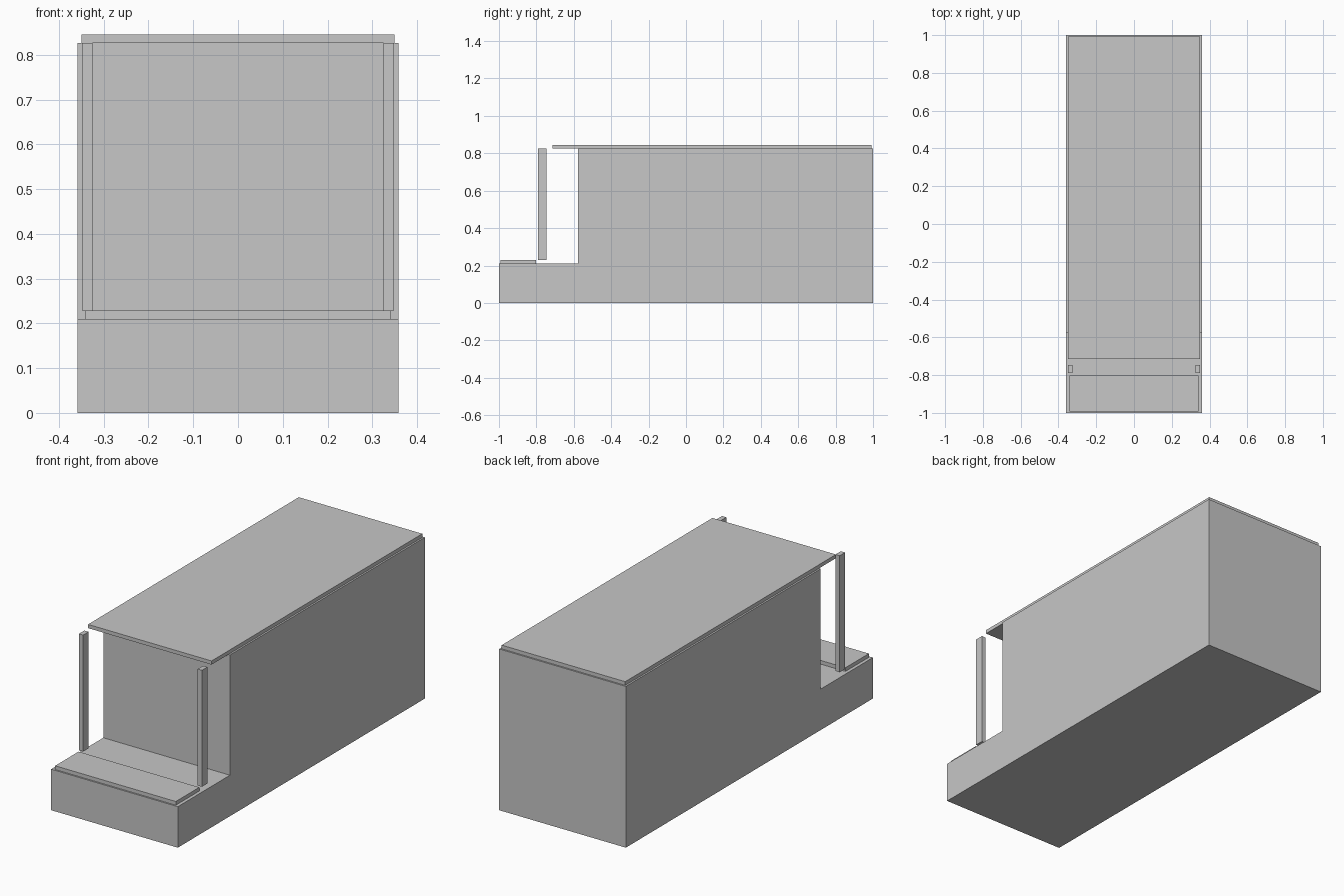
import bpy
import bmesh

cube = bpy.data.objects.get("Cube")
if cube:
    bpy.data.objects.remove(cube, do_unlink=True)

# One plain grey for every part
grey = bpy.data.materials.new("light_grey")
grey.use_nodes = True
colour = (0.57, 0.57, 0.57, 1)
grey.diffuse_color = colour
grey.node_tree.nodes["Principled BSDF"].inputs["Base Color"].default_value = colour


def finish(name, bm):
    bmesh.ops.recalc_face_normals(bm, faces=bm.faces)
    mesh = bpy.data.meshes.new(name)
    bm.to_mesh(mesh)
    bm.free()
    mesh.materials.append(grey)
    obj = bpy.data.objects.new(name, mesh)
    bpy.context.collection.objects.link(obj)
    return obj


def box(name, low, high):
    bm = bmesh.new()
    bmesh.ops.create_cube(bm, size=1)
    for v in bm.verts:
        v.co = [(a + b) / 2 + c * (b - a) for a, b, c in zip(low, high, v.co)]
    return finish(name, bm)


def extrude_side_profile(name, points, half_width):
    bm = bmesh.new()
    face = bm.faces.new([bm.verts.new((-half_width, y, z)) for y, z in points])
    result = bmesh.ops.extrude_face_region(bm, geom=[face])
    moved = [g for g in result["geom"] if isinstance(g, bmesh.types.BMVert)]
    bmesh.ops.translate(bm, verts=moved, vec=(2 * half_width, 0, 0))
    return finish(name, bm)


deck, step_top, wall_top, roof_top = 0.21, 0.229, 0.826, 0.845

# Body block with the low porch deck in front
extrude_side_profile("body", [(-1, 0), (1, 0), (1, wall_top),
                              (-0.578, wall_top), (-0.578, deck), (-1, deck)], 0.359)

# Roof slab overhanging the porch
box("roof", (-0.35, -0.714, wall_top), (0.35, 0.992, roof_top))

# Raised plate at the front of the deck
box("front_step", (-0.342, -0.992, deck), (0.342, -0.802, step_top))

# Pair of porch posts
for side, sign in (("left", 1), ("right", -1)):
    inner, outer = sorted((sign * 0.325, sign * 0.349))
    box(side + "_post", (inner, -0.79, step_top), (outer, -0.746, wall_top))
